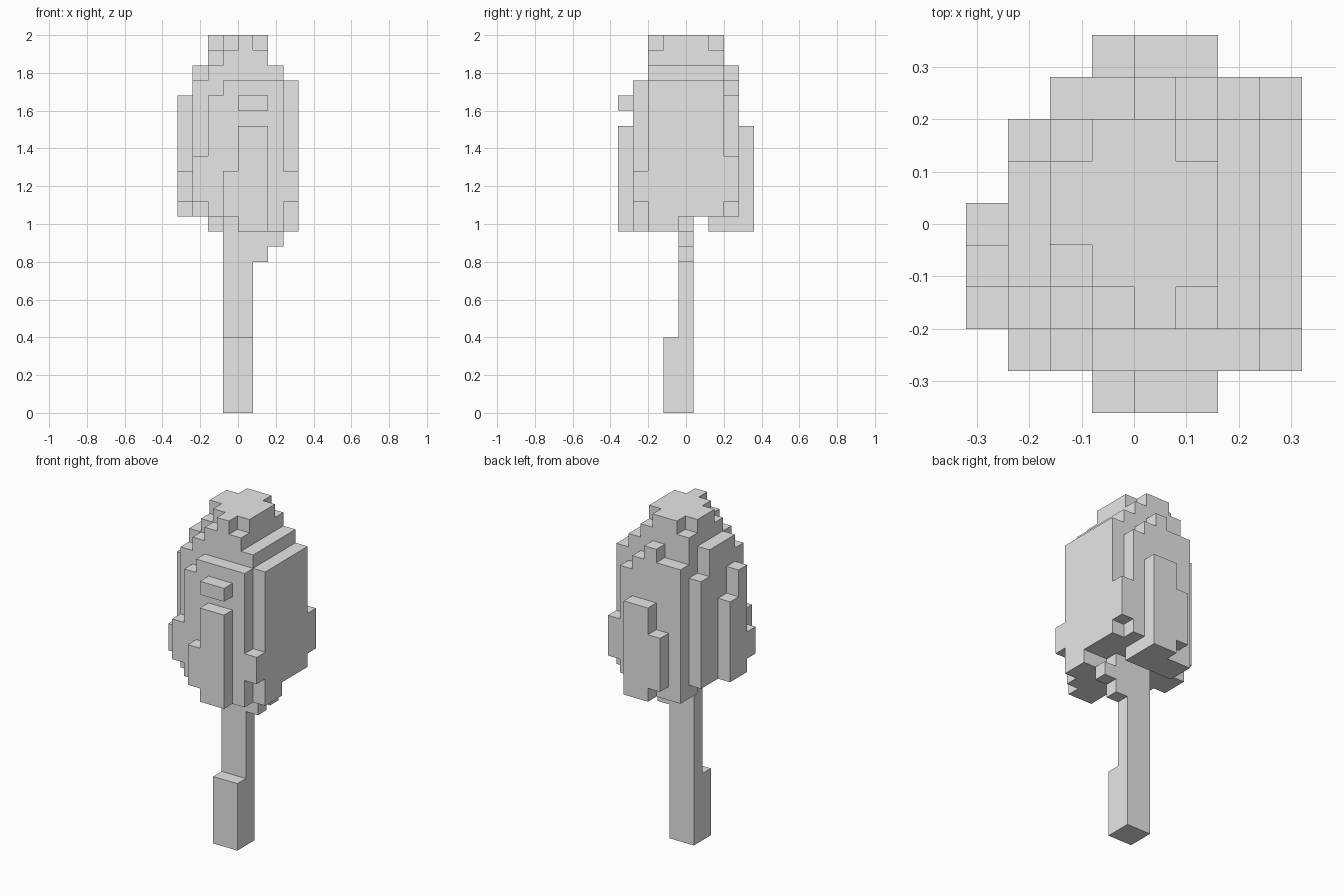
import bpy
import bmesh
from itertools import product
from mathutils import Vector

old = bpy.data.objects.get("Cube")
if old:
    bpy.data.objects.remove(old, do_unlink=True)

UNIT = 0.08                                   # edge of one block
ORIGIN = Vector((-4, -4.5, 0)) * UNIT         # corner of the block grid

grey = bpy.data.materials.new("plain_grey")
grey.use_nodes = True
grey.diffuse_color = (0.8, 0.8, 0.8, 1)
grey.node_tree.nodes["Principled BSDF"].inputs["Base Color"].default_value = grey.diffuse_color


def fill(cells, x, y, z):
    """Fill a box of blocks; every argument is a (start, end) pair."""
    cells.update(product(range(*x), range(*y), range(*z)))


def build_skin(name, cells):
    """Make one object from the exposed sides of the filled blocks."""
    bm = bmesh.new()
    for cell in cells:
        for axis in range(3):
            for side in (0, 1):
                step = [0, 0, 0]
                step[axis] = 2 * side - 1
                if tuple(c + s for c, s in zip(cell, step)) in cells:
                    continue
                u, v = (axis + 1) % 3, (axis + 2) % 3
                corners = []
                for a, b in ((0, 0), (1, 0), (1, 1), (0, 1)):
                    point = Vector(cell)
                    point[axis] += side
                    point[u] += a
                    point[v] += b
                    corners.append(bm.verts.new(ORIGIN + point * UNIT))
                bm.faces.new(corners if side else corners[::-1])
    bmesh.ops.remove_doubles(bm, verts=bm.verts[:], dist=UNIT / 100)
    bmesh.ops.dissolve_limit(bm, angle_limit=0.01, verts=bm.verts[:], edges=bm.edges[:])
    mesh = bpy.data.meshes.new(name)
    bm.to_mesh(mesh)
    bm.free()
    mesh.materials.append(grey)
    obj = bpy.data.objects.new(name, mesh)
    bpy.context.collection.objects.link(obj)
    return obj


# Trunk with a thicker foot and a stepped branch
trunk = set()
fill(trunk, x=(3, 5), y=(4, 5), z=(0, 13))
fill(trunk, x=(3, 5), y=(3, 4), z=(0, 5))
fill(trunk, x=(5, 6), y=(4, 5), z=(10, 13))
fill(trunk, x=(6, 7), y=(4, 5), z=(11, 12))
build_skin("trunk", trunk)

crown = set()

# Crown core and its low skirts
fill(crown, x=(2, 7), y=(2, 7), z=(13, 23))
fill(crown, x=(7, 8), y=(2, 7), z=(13, 22))
fill(crown, x=(4, 8), y=(2, 4), z=(12, 13))
fill(crown, x=(2, 6), y=(6, 7), z=(12, 13))

# Crown tip
fill(crown, x=(3, 6), y=(2, 7), z=(23, 24))
fill(crown, x=(2, 3), y=(3, 7), z=(23, 24))
for column, rows in zip(range(2, 6), ((4, 6), (3, 7), (2, 7), (3, 6))):
    fill(crown, x=(column, column + 1), y=rows, z=(24, 25))

# Stepped right side of the crown
for rows, top in (((2, 3), 22), ((3, 6), 23), ((6, 7), 21)):
    fill(crown, x=(1, 2), y=rows, z=(13, top))
for row, heights in zip(range(2, 5), ((14, 16), (13, 21), (13, 19))):
    fill(crown, x=(0, 1), y=(row, row + 1), z=heights)

# Front slab, one column run at a time
for columns, heights in (((1, 2), (14, 17)), ((2, 3), (13, 21)), ((3, 4), (13, 22)),
                         ((4, 7), (12, 22)), ((7, 8), (14, 16))):
    fill(crown, x=columns, y=(1, 2), z=heights)

# Front bumps
fill(crown, x=(4, 6), y=(0, 1), z=(12, 19))
fill(crown, x=(3, 4), y=(0, 1), z=(13, 16))
fill(crown, x=(4, 6), y=(0, 1), z=(20, 21))

# Back slab, one column run at a time
for columns, heights in (((2, 4), (12, 22)), ((4, 5), (12, 23)), ((5, 6), (12, 22)),
                         ((6, 7), (13, 21)), ((7, 8), (14, 17))):
    fill(crown, x=columns, y=(7, 8), z=heights)

# Back bumps
fill(crown, x=(4, 6), y=(8, 9), z=(12, 19))
fill(crown, x=(3, 4), y=(8, 9), z=(13, 17))

build_skin("crown", crown)
